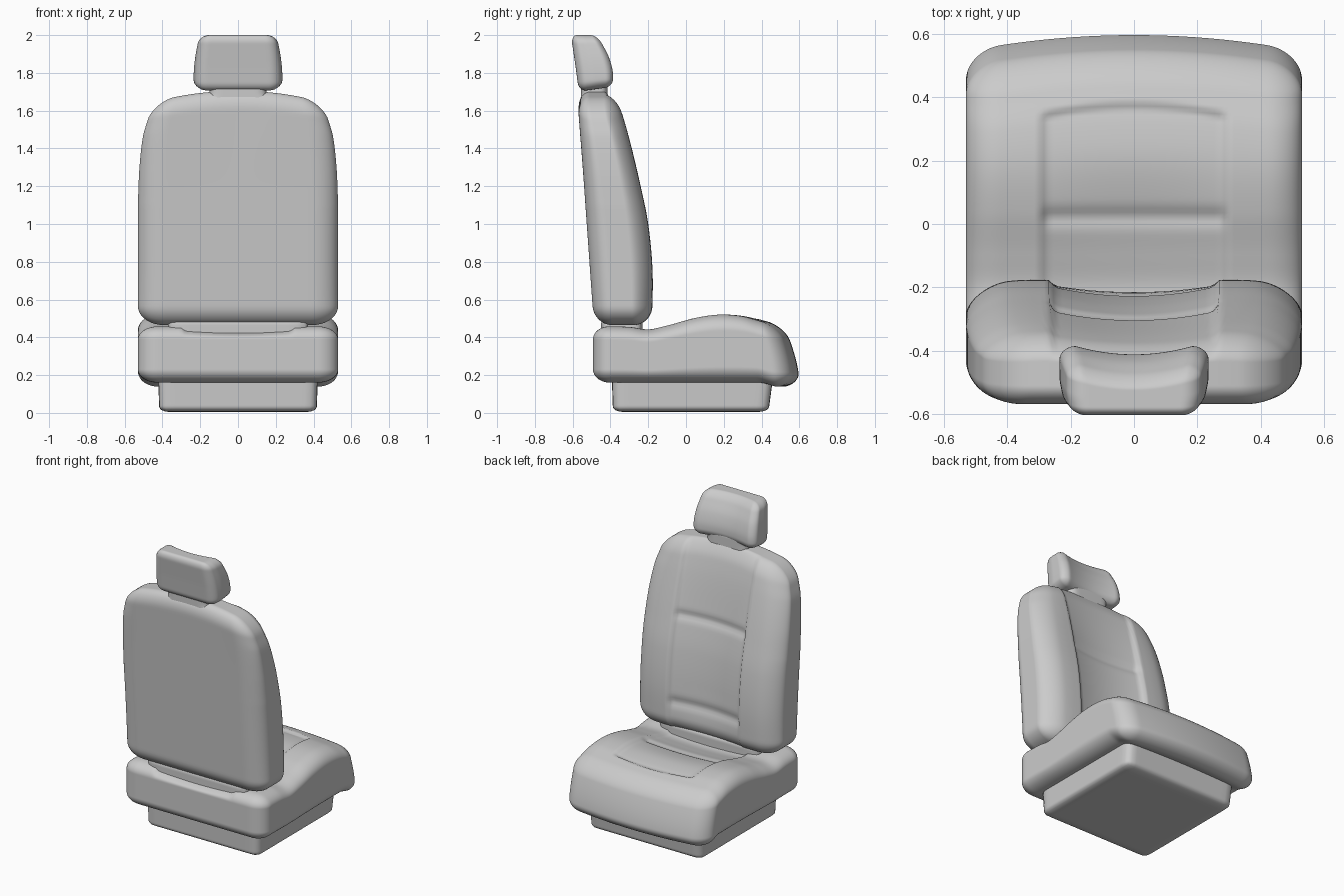
import bpy, bmesh, math
from mathutils import Vector

if "Cube" in bpy.data.objects:
    bpy.data.objects.remove(bpy.data.objects["Cube"])


def smooth(a, b, t):
    t = max(0.0, min(1.0, (t - a) / (b - a)))
    return t * t * (3 - 2 * t)


def curve(t, pts):
    """Smooth (Hermite) interpolation through (position, value) pairs."""
    if t <= pts[0][0]:
        return pts[0][1]
    if t >= pts[-1][0]:
        return pts[-1][1]
    i = max(k for k in range(len(pts) - 1) if pts[k][0] <= t)

    def slope(k):
        a, b = pts[max(k - 1, 0)], pts[min(k + 1, len(pts) - 1)]
        return (b[1] - a[1]) / (b[0] - a[0])
    (x0, y0), (x1, y1) = pts[i], pts[i + 1]
    h = x1 - x0
    s = (t - x0) / h
    return ((2 * s**3 - 3 * s**2 + 1) * y0 + (s**3 - 2 * s**2 + s) * h * slope(i)
            + (3 * s**2 - 2 * s**3) * y1 + (s**3 - s**2) * h * slope(i + 1))


def bump(t, centre, width):
    return math.exp(-((t - centre) / width) ** 2)


def pad(name, half, radius, cuts, shape):
    """Dense rounded box, reshaped point by point by shape(x, y, z)."""
    bm = bmesh.new()
    bmesh.ops.create_cube(bm, size=2)
    bmesh.ops.subdivide_edges(bm, edges=bm.edges[:], cuts=cuts, use_grid_fill=True)
    for v in bm.verts:
        p = [c * h for c, h in zip(v.co, half)]
        q = [max(r - h, min(h - r, c)) for c, h, r in zip(p, half, radius)]
        d = Vector([(a - b) / r for a, b, r in zip(p, q, radius)])
        if d.length > 1e-6:
            d.normalize()
        v.co = shape(*[b + r * e for b, r, e in zip(q, radius, d)])
    for f in bm.faces:
        f.smooth = True
    bmesh.ops.recalc_face_normals(bm, faces=bm.faces[:])
    mesh = bpy.data.meshes.new(name)
    bm.to_mesh(mesh)
    bm.free()
    ob = bpy.data.objects.new(name, mesh)
    bpy.context.collection.objects.link(ob)
    return ob


# Plinth under the cushion
def base_shape(x, y, z):
    k = 1 + 0.08 * z
    return x * k, 0.03 + y * k + (0.1 * z if y > 0 else 0), z + 0.105


pad("base", (0.42, 0.42, 0.1), (0.05, 0.05, 0.03), 24, base_shape)

# Seat cushion: rising thigh support, bowed front and recessed insert
TOP = [(-0.5, 0.46), (-0.3, 0.455), (-0.2, 0.442), (-0.1, 0.462), (0.05, 0.5),
       (0.22, 0.52), (0.38, 0.512), (0.5, 0.485), (0.6, 0.46)]


def cushion_shape(x, y, z):
    t = (z + 0.16) / 0.32
    y += 0.053
    front = smooth(-0.1, 0.6, y)
    bottom = 0.16 - 0.022 * smooth(0.42, 0.52, y)
    height = bottom + (curve(y, TOP) - bottom) * t
    insert = smooth(0.3, 0.275, abs(x)) * smooth(0.455, 0.43, y + 0.25 * x * x)
    dip = 0.016 + 0.012 * (1 - (x / 0.29) ** 2) * smooth(0.3, 0.0, y)
    dip += 0.012 * bump(y, 0.03, 0.03)
    height -= insert * dip * smooth(0.75, 1.0, t)
    y -= front * (0.10 * max(0, t - 0.15) ** 1.5 + 0.18 * x * x)
    return x, y, height


pad("seat_cushion", (0.53, 0.545, 0.16), (0.11, 0.09, 0.075), 68, cushion_shape)

# Backrest: leaning slab, narrowing shoulders, concave central channel
FRONT = [(0.46, -0.18), (0.75, -0.177), (1.0, -0.2), (1.2, -0.24), (1.5, -0.31), (1.71, -0.37)]
WIDTH = [(1.1, 1), (1.3, 0.985), (1.5, 0.95), (1.6, 0.905), (1.71, 0.85)]
CHANNEL = [(0.47, 0.5), (0.65, 0.85), (0.8, 1), (1.2, 0.95), (1.5, 0.7), (1.7, 0.6)]


def backrest_shape(x, y, z):
    u, v = x / 0.53, y / 0.16
    z += 1.085
    x *= curve(z, WIDTH)
    back = -0.49 - 0.085 * (z - 0.5) / 1.2
    front = curve(z, FRONT)
    depth = (back + front) / 2 + v * (front - back) / 2
    if v > 0:
        depth -= 0.03 * v * max(0, (abs(u) - 0.6) / 0.4) ** 2
        channel = 0.022 + 0.032 * (1 - (x / 0.26) ** 2)
        channel = channel * curve(z, CHANNEL) + 0.012 * (bump(z, 1.22, 0.025) + bump(z, 0.66, 0.03))
        depth -= channel * smooth(0.272, 0.245, abs(x)) * smooth(0.2, 1, v)
    z -= 0.06 * u * u * smooth(1.2, 1.7, z)
    return x, depth, z


pad("backrest", (0.53, 0.16, 0.62), (0.14, 0.1, 0.1), 72, backrest_shape)


# Join between backrest and cushion
pad("backrest_hinge", (0.37, 0.11, 0.06), (0.05, 0.04, 0.03), 12,
    lambda x, y, z: (x, y - 0.34, z + 0.44))

# Neck below the headrest
pad("headrest_neck", (0.15, 0.07, 0.07), (0.05, 0.04, 0.02), 12,
    lambda x, y, z: (x * (1 + 4 * max(0, abs(z) - 0.02)), y - 0.485, z + 1.705))

# Headrest: tapered, with a hollow front
HEAD_FRONT = [(1.7, -0.385), (1.8, -0.385), (1.88, -0.405), (1.95, -0.44), (2.0, -0.47)]
HEAD_WIDTH = [(1.71, 0.98), (1.78, 1), (1.88, 0.965), (2.0, 0.87)]


def headrest_shape(x, y, z):
    v = y / 0.1
    z += 1.857
    back = -0.568 - 0.037 * (z - 1.72) / 0.25
    front = curve(z, HEAD_FRONT)
    if v > 0:
        front -= 0.028 * (1 - min(1, abs(x) / 0.19) ** 2)
    depth = (back + front) / 2 + v * (front - back) / 2
    w = curve(z, HEAD_WIDTH) * (1 - 0.06 * smooth(0, -1, v))
    z += 0.012 * v * smooth(1.85, 1.72, z)
    return x * w, depth, z


pad("headrest", (0.235, 0.1, 0.143), (0.06, 0.045, 0.045), 36, headrest_shape)
